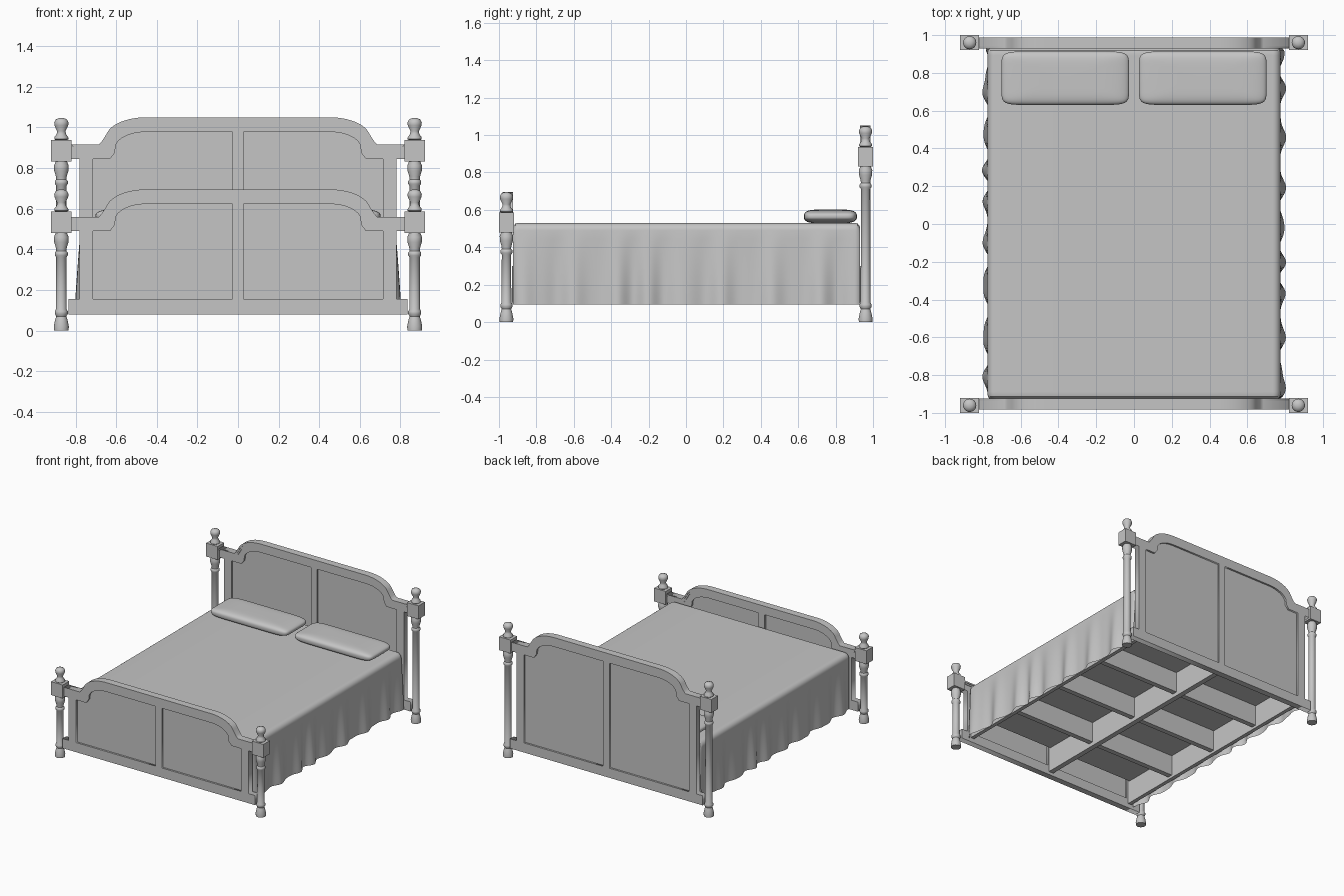
import bpy, bmesh, math

if "Cube" in bpy.data.objects:
    bpy.data.objects.remove(bpy.data.objects["Cube"])

# One plain grey for the whole bed
GREY = (0.56, 0.56, 0.56, 1)
grey = bpy.data.materials.new("plain grey")
grey.use_nodes = True
grey.diffuse_color = GREY
grey.node_tree.nodes["Principled BSDF"].inputs["Base Color"].default_value = GREY


def finish(ob, smooth=False):
    """Give the part its colour and, if it is rounded, smooth shading."""
    ob.data.materials.clear()
    ob.data.materials.append(grey)
    bpy.ops.object.select_all(action="DESELECT")
    ob.select_set(True)
    bpy.context.view_layer.objects.active = ob
    if smooth:
        bpy.ops.object.shade_smooth_by_angle(angle=math.radians(40))
    return ob


def from_bmesh(name, bm, smooth=False):
    bmesh.ops.recalc_face_normals(bm, faces=bm.faces)
    mesh = bpy.data.meshes.new(name)
    bm.to_mesh(mesh)
    bm.free()
    ob = bpy.data.objects.new(name, mesh)
    bpy.context.collection.objects.link(ob)
    return finish(ob, smooth)


def box(name, x, y, z):
    """Box from (low, high) pairs."""
    bm = bmesh.new()
    bmesh.ops.create_cube(bm, size=1)
    for v in bm.verts:
        for i, (low, high) in enumerate((x, y, z)):
            v.co[i] = (low + high) / 2 + v.co[i] * (high - low)
    return from_bmesh(name, bm)


def plate(name, outlines, y0, y1):
    """Flat plate in the x-z plane; later outlines are holes in the first."""
    curve = bpy.data.curves.new(name, "CURVE")
    curve.dimensions = "2D"
    curve.fill_mode = "BOTH"
    curve.extrude = abs(y1 - y0) / 2
    for pts in outlines:
        spline = curve.splines.new("POLY")
        spline.points.add(len(pts) - 1)
        for p, (x, z) in zip(spline.points, pts):
            p.co = (x, z, 0, 1)
        spline.use_cyclic_u = True
    ob = bpy.data.objects.new(name, curve)
    bpy.context.collection.objects.link(ob)
    ob.rotation_euler.x = math.pi / 2
    ob.location.y = (y0 + y1) / 2
    finish(ob)
    bpy.ops.object.convert(target="MESH")
    return finish(bpy.context.object)


def lathe(name, profile, x, y, sides=24):
    bm = bmesh.new()
    verts = [bm.verts.new((r, 0, z)) for r, z in profile]
    edges = [bm.edges.new(pair) for pair in zip(verts, verts[1:])]
    bmesh.ops.spin(bm, geom=verts + edges, axis=(0, 0, 1), cent=(0, 0, 0),
                   angle=math.tau, steps=sides)
    bmesh.ops.remove_doubles(bm, verts=bm.verts, dist=1e-5)
    ob = from_bmesh(name, bm, True)
    ob.location = (x, y, 0)
    return ob


def arch(cx, rx, rz, top, steps=12):
    """Right half of a flattened arch, from its shoulder up to its crown."""
    angles = [math.radians(12 + 78 * i / steps) for i in range(steps + 1)]
    return [(cx + rx * math.cos(a), top - rz + rz * math.sin(a)) for a in angles]


def mirror(pts):
    return [(-x, z) for x, z in reversed(pts)]


def bed_end(name, top, inner, outer):
    """Framed board, recessed panels on both faces, stepped moulding inside."""
    shoulder, rail = top - 0.135, top - 0.205
    crest = [(0.82, shoulder), (0.685, shoulder), (0.668, shoulder + 0.02)]
    crest += arch(0.45, 0.2, 0.1, top)
    right = [(0.835, 0.08), (0.835, 0.155), (0.78, 0.155), (0.78, rail), (0.82, rail)] + crest
    hole = [(0.027, 0.155), (0.715, 0.155), (0.715, rail), (0.63, rail), (0.607, rail + 0.03)]
    hole += arch(0.45, 0.155, 0.08, top - 0.072) + [(0.027, top - 0.072)]
    face = inner + math.copysign(0.01, outer)
    plate(name + "_frame", [right + mirror(right), hole, mirror(hole)], face, outer)
    core = [(0.74, 0.12), (0.74, rail + 0.03), (0.64, rail + 0.04)]
    core += arch(0.45, 0.17, 0.09, top - 0.03)
    mid = (face + outer) / 2
    plate(name + "_panel", [core + mirror(core)], mid - 0.009, mid + 0.009)
    line = crest + mirror(crest)
    for step, depth, drop in (("upper", 0, 0.012), ("lower", 0.005, 0.024)):
        under = [(x * (1 - drop * 0.8), z - drop) for x, z in reversed(line)]
        plate(f"{name}_{step}_moulding", [line + under],
              inner + math.copysign(depth, outer), face)


bed_end("headboard", 1.05, 0.93, 0.987)
bed_end("footboard", 0.695, -0.925, -0.982)

# Four turned posts with square blocks and finials
FOOT = [(0, 0), (0.036, 0), (0.037, 0.02), (0.031, 0.05), (0.025, 0.07), (0.032, 0.082),
        (0.032, 0.095), (0.026, 0.105)]
NECK = [(0.025, -0.12), (0.032, -0.11), (0.032, -0.097), (0.025, -0.088), (0.026, -0.075),
        (0.035, -0.045), (0.036, -0.02), (0.028, 0), (0.028, 0.105), (0.035, 0.11),
        (0.034, 0.12), (0.023, 0.135), (0.021, 0.15), (0.034, 0.178), (0.035, 0.193),
        (0.028, 0.207), (0.012, 0.214), (0, 0.215)]
for sx, side in ((-1, "right"), (1, "left")):
    for y, end, block in ((-0.96, "front", 0.48), (0.96, "back", 0.832)):
        x = sx * 0.87
        name = f"{end}_{side}_post"
        lathe(name, FOOT + [(r, block + z) for r, z in NECK], x, y)
        box(name + "_block", (x - 0.05, x + 0.05), (y - 0.04, y + 0.04), (block, block + 0.105))

# Support frame under the mattress
for sx, side in ((-1, "right"), (1, "left")):
    box(side + "_side_rail", (sx * 0.74 - 0.015, sx * 0.74 + 0.015), (-0.93, 0.94), (0.11, 0.3))
box("centre_beam", (-0.02, 0.02), (-0.93, 0.94), (0.1, 0.3))
for i, y in enumerate((-0.46, 0.01, 0.48)):
    box(f"cross_beam_{i + 1}", (-0.73, 0.73), (y - 0.02, y + 0.02), (0.13, 0.3))
box("mattress", (-0.755, 0.755), (-0.915, 0.92), (0.29, 0.5))


# Bedspread: flat top, rounded shoulders and rippling sides
def ripple(y, sx):
    return math.sin(29 * y + sx + 1.3 * math.sin(5 * y + sx)) + 0.3 * math.sin(47 * y - sx)


half = [(0.79, 0.095 + 0.05 * i) for i in range(8)]
half += [(0.735 + 0.04 * math.cos(a), 0.49 + 0.04 * math.sin(a))
         for a in [math.radians(15 * i) for i in range(7)]] + [(0.4, 0.53)]
section = half + mirror(half)
bm = bmesh.new()
rows = []
COUNT = 150
for j in range(COUNT + 1):
    y = -0.925 + 1.855 * j / COUNT
    edge = max(0, 1 - min(y + 0.925, 0.93 - y) / 0.025)
    drop = 0.02 * (1 - math.sqrt(1 - edge * edge))
    row = []
    for x, z in section:
        sx = 1 if x > 0 else -1
        hang = max(0, min(1, (0.49 - z) / 0.395))
        if z < 0.49:
            x = sx * (0.775 + 0.011 * hang + 0.015 * hang ** 0.8 * ripple(y, sx))
        row.append(bm.verts.new((x - sx * drop * 0.5, y, z - drop * (z > 0.45))))
    rows.append(row)
for a, b in zip(rows, rows[1:]):
    for i in range(len(section) - 1):
        bm.faces.new((a[i], a[i + 1], b[i + 1], b[i]))
from_bmesh("bedspread", bm, True)


# Two plump pillows, rounded boxes puffed from a sphere
def puff(value, power):
    return math.copysign(abs(value) ** power, value)


for sx, side in ((-1, "right"), (1, "left")):
    bm = bmesh.new()
    bmesh.ops.create_uvsphere(bm, u_segments=64, v_segments=32, radius=1)
    for v in bm.verts:
        flat = math.hypot(v.co.x, v.co.y) or 1
        spread = min(flat, 1) ** 0.4
        v.co = (sx * 0.364 + 0.338 * spread * puff(v.co.x / flat, 0.2),
                0.772 + 0.142 * spread * puff(v.co.y / flat, 0.25),
                0.565 + 0.037 * puff(v.co.z, 0.75))
    from_bmesh(side + "_pillow", bm, True)
